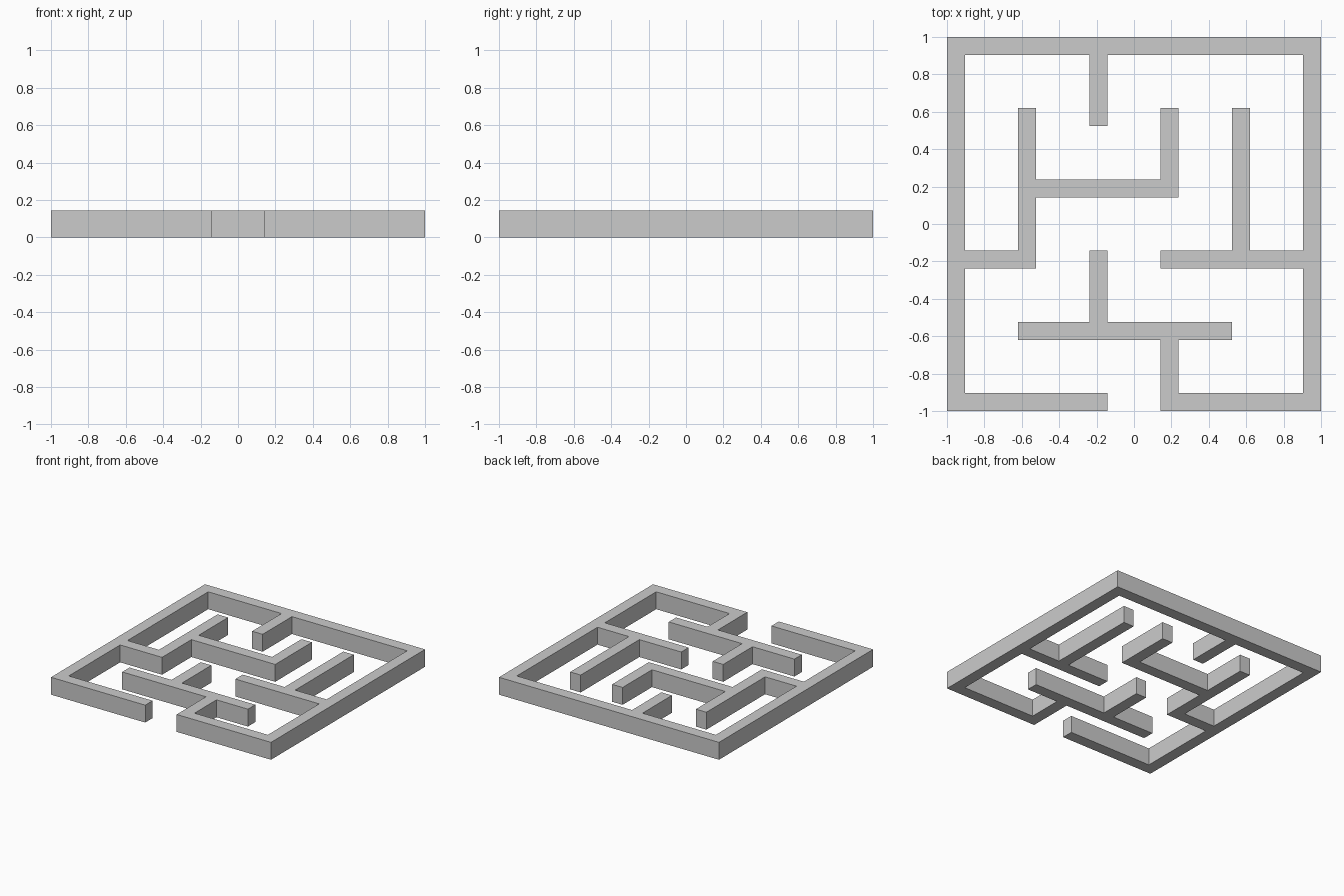
import bpy
import bmesh

cube = bpy.data.objects.get("Cube")
if cube:
    bpy.data.objects.remove(cube, do_unlink=True)

UNIT = 2 / 21        # wall thickness; corridors are three units wide
HEIGHT = 1.5 * UNIT

# Wall runs between posts (column, row) on a six by six lattice
OUTER = [((0, 0), (0, 5)), ((0, 5), (5, 5)), ((5, 0), (5, 5)),
         ((0, 0), (2, 0)), ((3, 0), (5, 0))]
INNER = [((2, 4), (2, 5)), ((0, 2), (1, 2)), ((1, 2), (1, 4)),
         ((1, 3), (3, 3)), ((3, 3), (3, 4)), ((3, 2), (5, 2)),
         ((4, 2), (4, 4)), ((2, 1), (2, 2)), ((1, 1), (3.5, 1)),
         ((3, 0), (3, 1))]

# Posts are even bands, corridors are odd bands
cells = set()
for (c0, r0), (c1, r1) in OUTER + INNER:
    for i in range(int(2 * c0), int(2 * c1) + 1):
        for j in range(int(2 * r0), int(2 * r1) + 1):
            cells.add((i, j))


def edge(k):
    """Position of the lower edge of band k."""
    return (4 * (k // 2) + k % 2) * UNIT - 1


# Floor plan, then raised into one solid
bm = bmesh.new()
for i, j in sorted(cells):
    corners = [(i, j), (i + 1, j), (i + 1, j + 1), (i, j + 1)]
    bm.faces.new([bm.verts.new((edge(a), edge(b), 0)) for a, b in corners])
bmesh.ops.remove_doubles(bm, verts=bm.verts, dist=0.001)
raised = bmesh.ops.extrude_face_region(bm, geom=bm.faces[:], use_keep_orig=True)
top = [v for v in raised["geom"] if isinstance(v, bmesh.types.BMVert)]
bmesh.ops.translate(bm, verts=top, vec=(0, 0, HEIGHT))
bmesh.ops.recalc_face_normals(bm, faces=bm.faces)

mesh = bpy.data.meshes.new("maze_walls")
bm.to_mesh(mesh)
bm.free()
walls = bpy.data.objects.new("maze_walls", mesh)
bpy.context.collection.objects.link(walls)

# Plain grey surface
grey = bpy.data.materials.new("plain_grey")
grey.use_nodes = True
colour = (0.6, 0.6, 0.6, 1)
grey.diffuse_color = colour
grey.node_tree.nodes["Principled BSDF"].inputs["Base Color"].default_value = colour
mesh.materials.append(grey)
